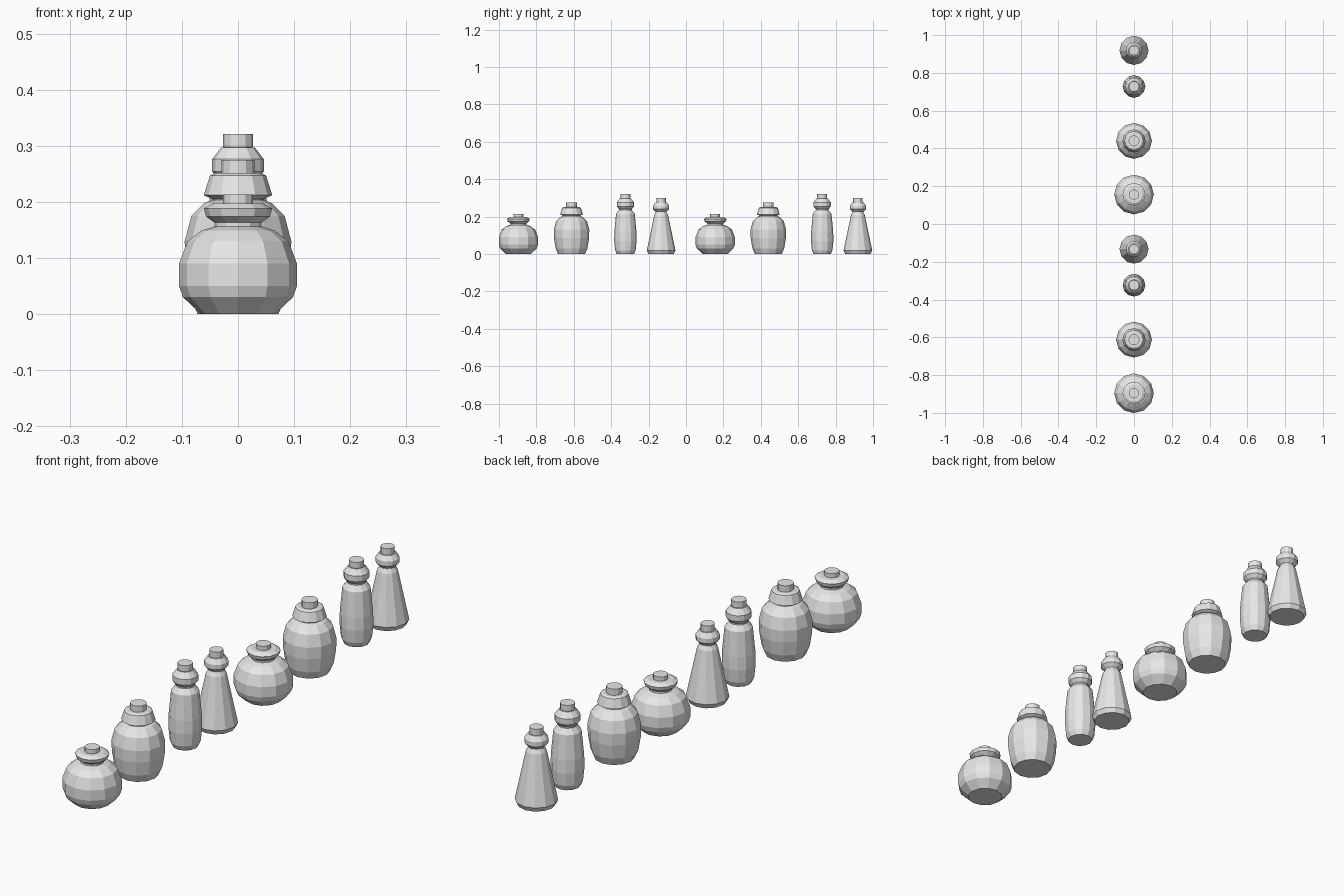
import bpy
import bmesh
from math import cos, sin, pi

SIDES = 12

cube = bpy.data.objects.get("Cube")
if cube:
    bpy.data.objects.remove(cube, do_unlink=True)

grey = bpy.data.materials.new("plain grey")
grey.use_nodes = True
colour = (0.8, 0.8, 0.8, 1)
grey.diffuse_color = colour
grey.node_tree.nodes["Principled BSDF"].inputs["Base Color"].default_value = colour


def lathe(name, profile, y):
    """Spin (radius, height) points into a closed, flat-shaded solid."""
    bm = bmesh.new()
    rings = [[bm.verts.new((r * cos(2 * pi * i / SIDES), r * sin(2 * pi * i / SIDES), z))
              for i in range(SIDES)] for r, z in profile]
    for low, high in zip(rings, rings[1:]):
        for i in range(SIDES):
            j = (i + 1) % SIDES
            bm.faces.new((low[i], low[j], high[j], high[i]))
    bm.faces.new(rings[0][::-1])
    bm.faces.new(rings[-1])
    mesh = bpy.data.meshes.new(name)
    bm.to_mesh(mesh)
    bm.free()
    mesh.materials.append(grey)
    obj = bpy.data.objects.new(name, mesh)
    obj.location.y = y
    bpy.context.collection.objects.link(obj)


# Each bottle: position along the row, then body, collar and stopper profiles
bottles = {
    "round_bottle": (-0.896, {
        "body": [(.066, 0), (.098, .03), (.105, .05), (.105, .09), (.09, .13), (.065, .149), (.042, .156), (.042, .17)],
        "collar": [(.042, .163), (.057, .174), (.061, .188), (.046, .197)],
        "stopper": [(.027, .19), (.027, .213)]}),
    "barrel_bottle": (-0.612, {
        "body": [(.072, 0), (.085, .03), (.094, .085), (.095, .13), (.083, .175), (.06, .198), (.046, .203), (.046, .215)],
        "collar": [(.046, .205), (.061, .212), (.05, .247), (.042, .251)],
        "stopper": [(.029, .245), (.029, .275)]}),
    "slim_bottle": (-0.324, {
        "body": [(.046, 0), (.055, .02), (.06, .07), (.059, .12), (.05, .215), (.034, .235), (.034, .25)],
        "collar": [(.034, .24), (.046, .254), (.046, .276), (.03, .297)],
        "stopper": [(.024, .29), (.027, .3), (.027, .321)]}),
    "cone_bottle": (-0.133, {
        "body": [(.068, 0), (.077, .018), (.037, .208), (.029, .222), (.029, .235)],
        "collar": [(.029, .226), (.043, .24), (.043, .258), (.03, .276)],
        "stopper": [(.025, .27), (.025, .3)]}),
}

# The row of four is repeated once
for row, shift in (("front", 0), ("back", 1.052)):
    for bottle, (y, parts) in bottles.items():
        for part, profile in parts.items():
            lathe(f"{row}_{bottle}_{part}", profile, y + shift)
